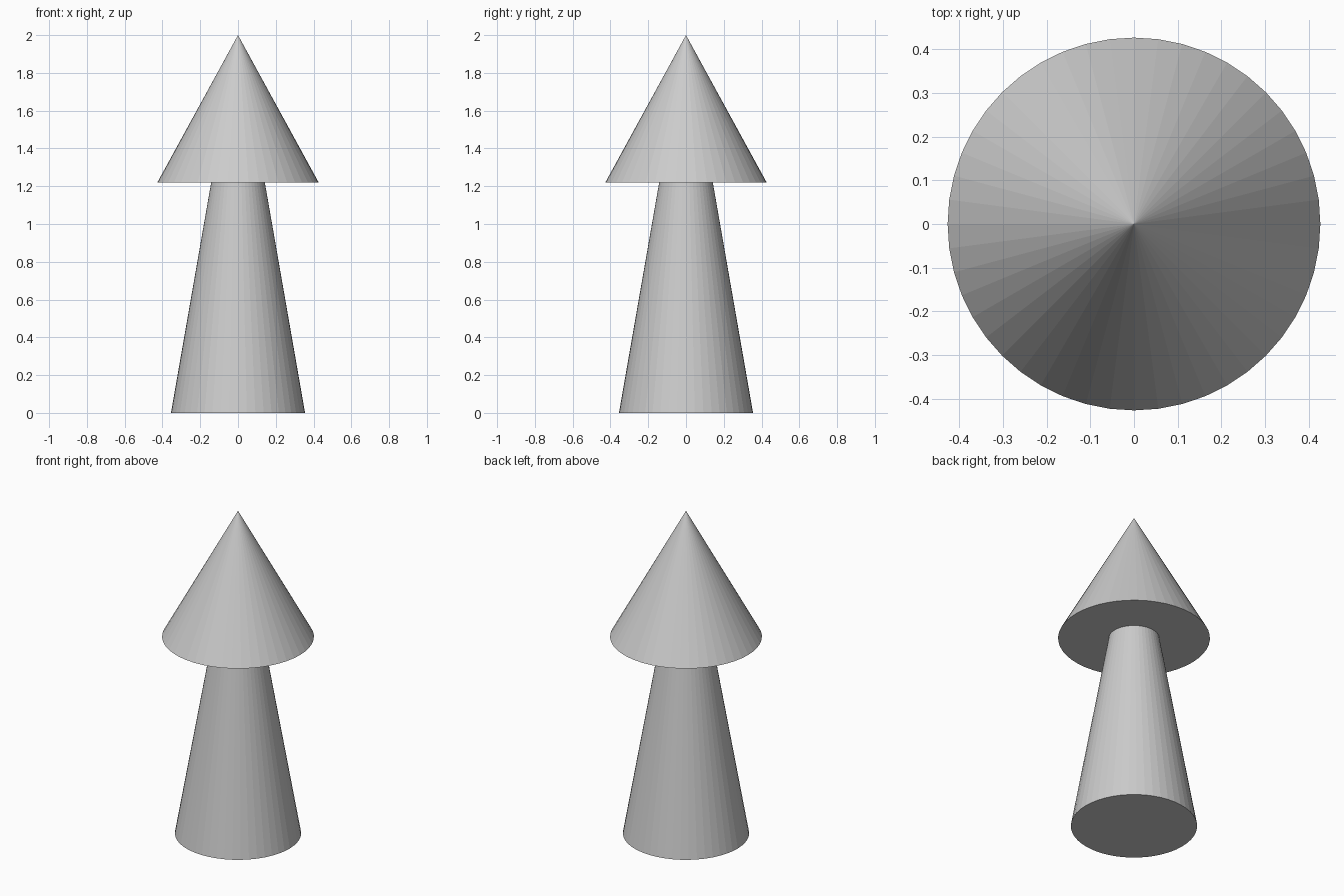
import bpy

if "Cube" in bpy.data.objects:
    bpy.data.objects.remove(bpy.data.objects["Cube"])

SIDES = 48
JOIN_Z = 1.22


def add_cone(name, r_bottom, r_top, z_bottom, z_top):
    bpy.ops.mesh.primitive_cone_add(
        vertices=SIDES, radius1=r_bottom, radius2=r_top,
        depth=z_top - z_bottom, location=(0, 0, (z_bottom + z_top) / 2))
    bpy.context.object.name = name


# Tapered trunk
add_cone("trunk", 0.355, 0.142, 0, JOIN_Z)

# Pointed top with flat underside
add_cone("pointed_top", 0.427, 0, JOIN_Z, 2)
